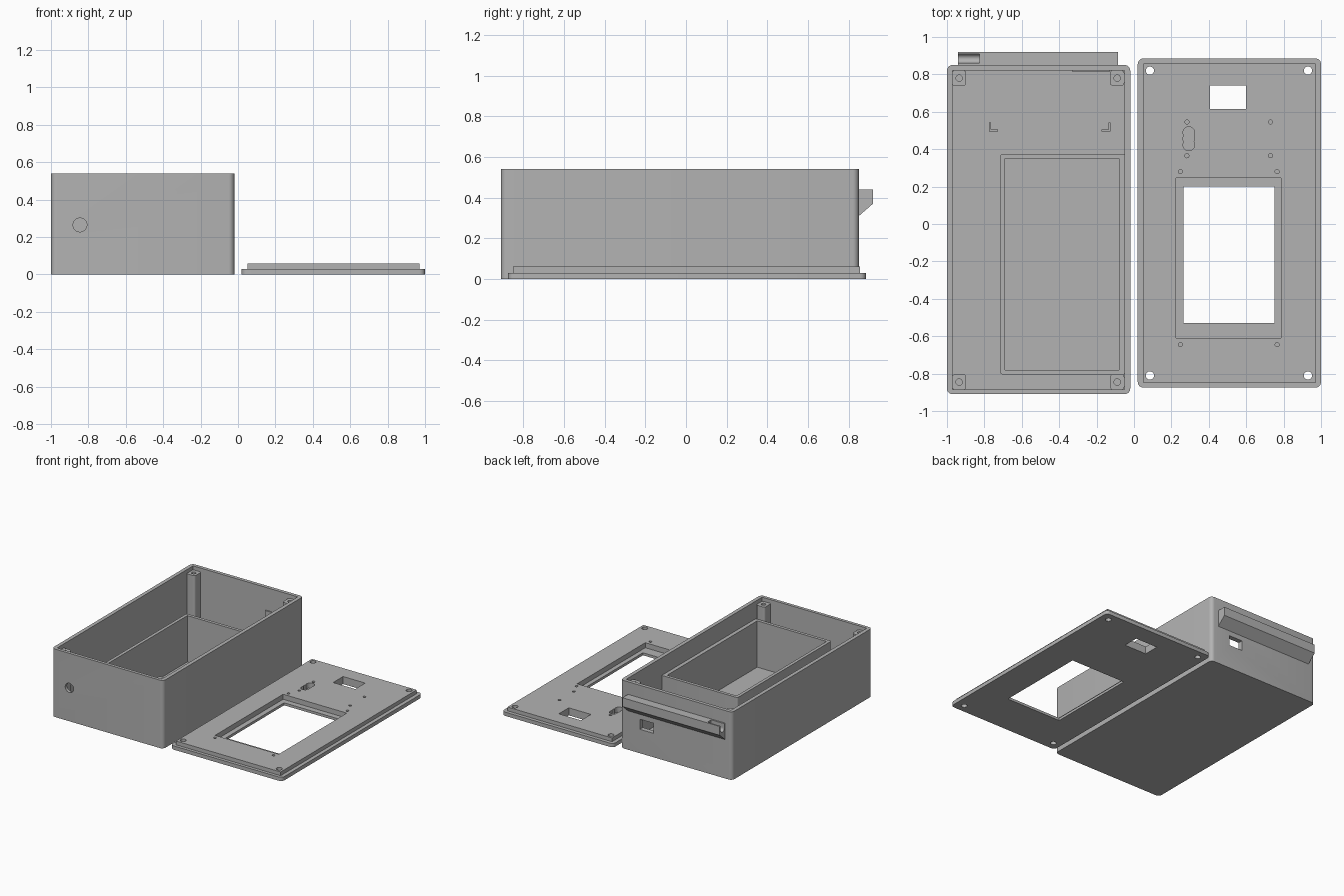
import bpy, bmesh, math
from mathutils import Matrix

old = bpy.data.objects.get("Cube")
if old:
    bpy.data.objects.remove(old, do_unlink=True)

grey = bpy.data.materials.new("matte grey")
grey.use_nodes = True
COLOUR = (0.45, 0.45, 0.45, 1)
grey.diffuse_color = COLOUR
grey.node_tree.nodes["Principled BSDF"].inputs["Base Color"].default_value = COLOUR


def add_object(name, bm):
    bmesh.ops.recalc_face_normals(bm, faces=bm.faces)
    mesh = bpy.data.meshes.new(name)
    bm.to_mesh(mesh)
    bm.free()
    mesh.materials.append(grey)
    obj = bpy.data.objects.new(name, mesh)
    bpy.context.collection.objects.link(obj)
    return obj


def block(name, x, y, z, radius=0):
    """Box between the given ranges, with optional rounded upright corners."""
    bm = bmesh.new()
    bmesh.ops.create_cube(bm, size=1)
    for v in bm.verts:
        for i, (low, high) in enumerate((x, y, z)):
            v.co[i] = high if v.co[i] > 0 else low
    if radius:
        upright = [e for e in bm.edges
                   if abs(e.verts[0].co.z - e.verts[1].co.z) > 1e-4]
        bmesh.ops.bevel(bm, geom=upright, offset=radius, segments=6,
                        profile=0.5, affect='EDGES')
    return add_object(name, bm)


def rod(name, centre, radius, depth, axis='Z', sides=32):
    bm = bmesh.new()
    turn = {'X': Matrix.Rotation(math.pi / 2, 4, 'Y'),
            'Y': Matrix.Rotation(math.pi / 2, 4, 'X'),
            'Z': Matrix.Identity(4)}[axis]
    bmesh.ops.create_cone(bm, cap_ends=True, segments=sides, radius1=radius,
                          radius2=radius, depth=depth,
                          matrix=Matrix.Translation(centre) @ turn)
    return add_object(name, bm)


def prism_x(name, profile, x0, x1):
    """Sweep a (y, z) profile along x."""
    bm = bmesh.new()
    face = bm.faces.new([bm.verts.new((x0, y, z)) for y, z in profile])
    swept = bmesh.ops.extrude_face_region(bm, geom=[face])
    for v in swept["geom"]:
        if isinstance(v, bmesh.types.BMVert):
            v.co.x = x1
    return add_object(name, bm)


def combine(target, tool, operation='DIFFERENCE'):
    mod = target.modifiers.new("boolean", 'BOOLEAN')
    mod.operation = operation
    mod.solver = 'EXACT'
    mod.object = tool
    bpy.context.view_layer.update()
    graph = bpy.context.evaluated_depsgraph_get()
    result = bpy.data.meshes.new_from_object(target.evaluated_get(graph))
    target.modifiers.clear()
    target.data = result
    bpy.data.objects.remove(tool, do_unlink=True)


# Open case
case = block("case", (-1, -.02), (-.91, .85), (0, .54), .03)
combine(case, block("cavity", (-.97, -.05), (-.885, .822), (.03, .7)))
combine(case, block("port_pad", (-.33, -.13), (.812, .835), (.1, .36)), 'UNION')
combine(case, rod("cable_hole", (-.845, -.9, .265), .037, .1, 'Y'))
combine(case, block("port_hole", (-.31, -.19), (.75, .9), (.19, .27)))

# Corner screw posts
parts = [case]
for px, side_x in ((-.935, "right"), (-.09, "left")):
    for py, side_y in ((-.845, "front"), (.78, "back")):
        post = block(f"{side_y}_{side_x}_post", (px - .038, px + .038),
                     (py - .041, py + .041), (.02, .51), .015)
        combine(post, rod("screw_hole", (px, py, .5), .017, .3))
        parts.append(post)

# Inner battery compartment
tray = block("inner_compartment", (-.715, -.045), (-.805, .375), (.02, .4), .015)
combine(tray, block("tray_cavity", (-.69, -.08), (-.78, .35), (.032, .6)))
parts.append(tray)

# L-shaped locating brackets on the floor
for bx, d, side in ((-.775, 1, "right"), (-.125, -1, "left")):
    for label, length, depth in (("long", .048, .01), ("upright", .01, .05)):
        xs = sorted((bx, bx + d * length))
        parts.append(block(f"{side}_bracket_{label}", xs, (.494, .494 + depth), (.02, .08)))

# Sloped rail on the back, with a rounded channel at one end
rail = prism_x("back_rail", [(.845, .44), (.92, .44), (.92, .37), (.845, .305)],
               -.94, -.085)
combine(rail, block("channel_top", (-1, -.825), (.862, .908), (.405, .5)))
combine(rail, rod("channel_round", (-.9125, .885, .405), .0229, .175, 'X'))
parts.append(rail)

# Lid plate with raised lip
lid = block("lid", (.02, 1), (-.875, .885), (0, .03), .03)
combine(lid, block("lip", (.05, .97), (-.85, .857), (.01, .06)), 'UNION')
combine(lid, block("screen_recess", (.225, .785), (-.61, .245), (.02, .1)))
combine(lid, block("screen_opening", (.265, .75), (-.53, .2), (-.1, .1)))
combine(lid, block("switch_window", (.405, .6), (.615, .74), (-.1, .1)))

# Through holes for the screws
for x in (.085, .93):
    for y in (-.81, .82):
        combine(lid, rod("screw_hole", (x, y, .03), .022, .2))

# Blind pilot holes
for xs, ys in (((.283, .73), (.365, .545)), ((.248, .765), (-.645, .28))):
    for x in xs:
        for y in ys:
            combine(lid, rod("pilot_hole", (x, y, .07), .011, .1, sides=16))

# Scalloped blind slot
for y in (.423, .456, .489):
    combine(lid, rod("scallop", (.293, y, .07), .031, .1))
parts.append(lid)

# Smooth shading with sharp edges kept
bpy.ops.object.select_all(action='DESELECT')
for part in parts:
    part.select_set(True)
bpy.context.view_layer.objects.active = case
bpy.ops.object.shade_smooth_by_angle(angle=math.radians(30))
